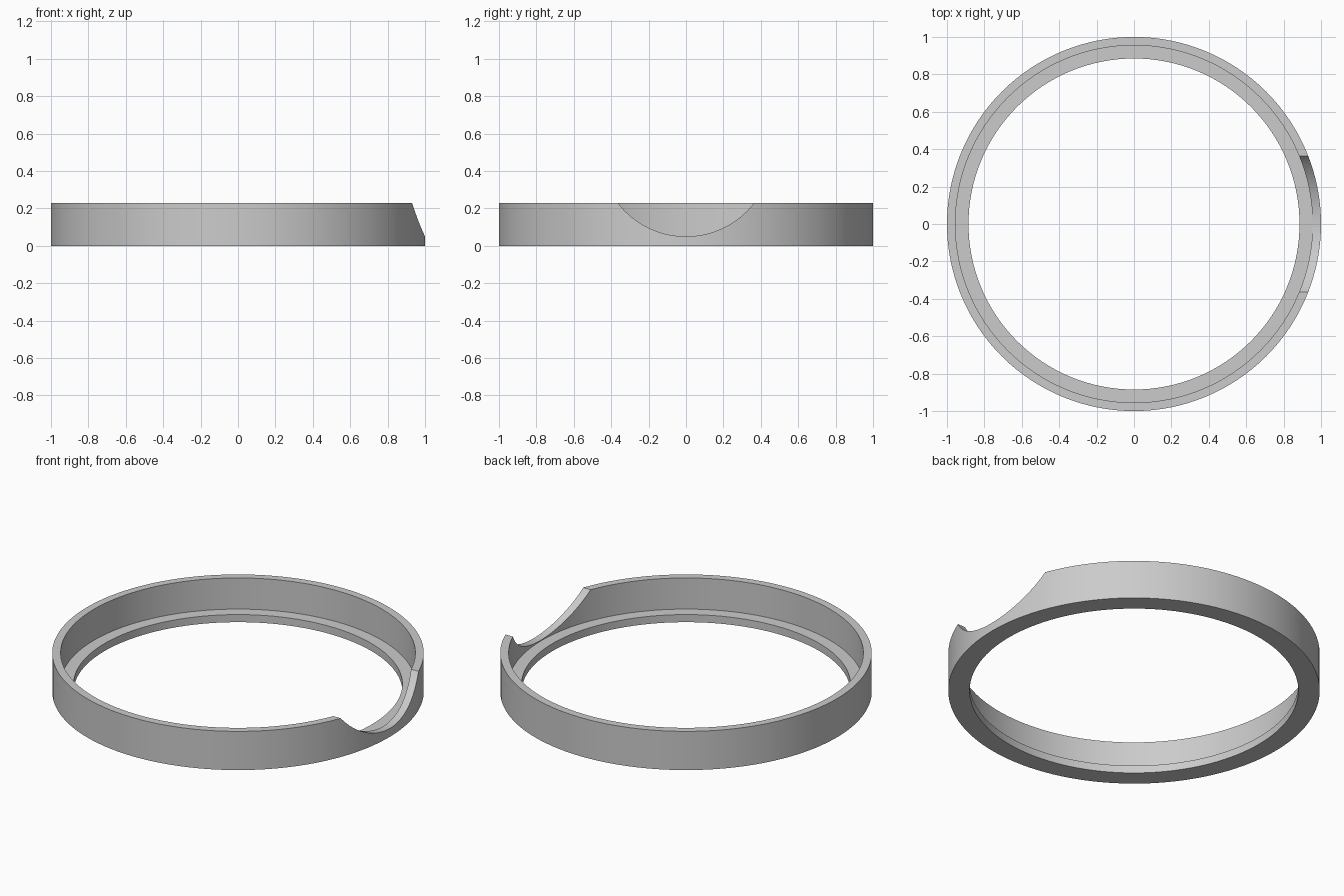
import bpy, bmesh, math
from mathutils import Matrix

cube = bpy.data.objects.get("Cube")
if cube:
    bpy.data.objects.remove(cube, do_unlink=True)

HEIGHT = 0.23
LEDGE = 0.045
OUTER, WALL, LIP = 1.0, 0.955, 0.885
SEGMENTS = 128

grey = bpy.data.materials.new("light_grey")
grey.use_nodes = True
grey.diffuse_color = (0.6, 0.6, 0.6, 1)
grey.node_tree.nodes["Principled BSDF"].inputs["Base Color"].default_value = (0.6, 0.6, 0.6, 1)


def add_object(name, bm):
    bmesh.ops.recalc_face_normals(bm, faces=bm.faces)
    mesh = bpy.data.meshes.new(name)
    bm.to_mesh(mesh)
    bm.free()
    mesh.materials.append(grey)
    obj = bpy.data.objects.new(name, mesh)
    bpy.context.collection.objects.link(obj)
    return obj


# Ring: L-shaped section revolved around z, with a thin wall above a ledge
section = [(LIP, 0), (OUTER, 0), (OUTER, HEIGHT), (WALL, HEIGHT), (WALL, LEDGE), (LIP, LEDGE)]
bm = bmesh.new()
verts = [bm.verts.new((r, 0, z)) for r, z in section]
edges = [bm.edges.new((verts[i - 1], verts[i])) for i in range(len(verts))]
bmesh.ops.spin(bm, geom=verts + edges, cent=(0, 0, 0), axis=(0, 0, 1),
               angle=math.tau, steps=SEGMENTS, use_duplicate=False)
bmesh.ops.remove_doubles(bm, verts=bm.verts, dist=0.0005)
ring = add_object("notched_ring", bm)

# Finger notch: a round cut through the wall on the left side
bm = bmesh.new()
bmesh.ops.create_cone(bm, cap_ends=True, segments=SEGMENTS, radius1=0.46, radius2=0.46, depth=0.6,
                      matrix=Matrix.Translation((0.95, 0, 0.51)) @ Matrix.Rotation(math.pi / 2, 4, "Y"))
cutter = add_object("notch_cutter", bm)
cutter.hide_render = True

cut = ring.modifiers.new("notch", "BOOLEAN")
cut.operation = "DIFFERENCE"
cut.solver = "EXACT"
cut.object = cutter

bpy.ops.object.select_all(action="DESELECT")
ring.select_set(True)
bpy.context.view_layer.objects.active = ring
bpy.ops.object.modifier_apply(modifier=cut.name)
bpy.data.objects.remove(cutter, do_unlink=True)
bpy.ops.object.shade_smooth_by_angle(angle=math.radians(15))
